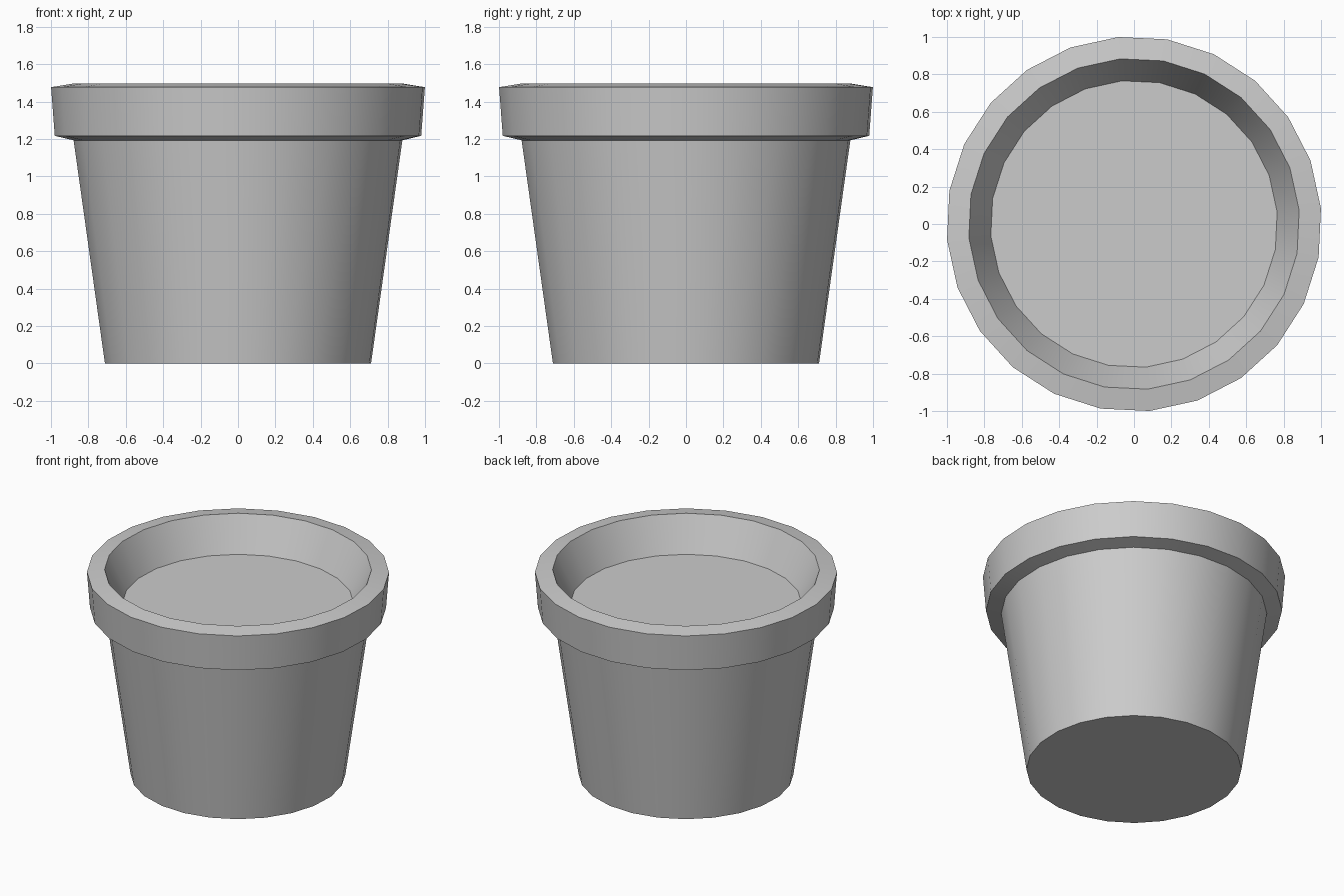
import bpy
import bmesh
from math import cos, sin, radians, tau

cube = bpy.data.objects.get("Cube")
if cube:
    bpy.data.objects.remove(cube, do_unlink=True)

SIDES = 24
TWIST = radians(4.8)

clay = bpy.data.materials.new("grey clay")
clay.use_nodes = True
GREY = (0.6, 0.6, 0.6, 1)
clay.diffuse_color = GREY
clay.node_tree.nodes["Principled BSDF"].inputs["Base Color"].default_value = GREY


def lathe(name, profile, material):
    """Sweep (radius, height) points round z and cap both ends."""
    bm = bmesh.new()
    rings = []
    for r, z in profile:
        angles = [TWIST + tau * i / SIDES for i in range(SIDES)]
        rings.append([bm.verts.new((r * cos(a), r * sin(a), z)) for a in angles])
    for low, high in zip(rings, rings[1:]):
        for i in range(SIDES):
            j = (i + 1) % SIDES
            bm.faces.new((low[i], low[j], high[j], high[i]))
    bm.faces.new(rings[0][::-1])
    bm.faces.new(rings[-1])
    mesh = bpy.data.meshes.new(name)
    bm.to_mesh(mesh)
    bm.free()
    mesh.materials.append(material)
    obj = bpy.data.objects.new(name, mesh)
    bpy.context.collection.objects.link(obj)
    bpy.ops.object.select_all(action='DESELECT')
    obj.select_set(True)
    bpy.context.view_layer.objects.active = obj
    bpy.ops.object.shade_smooth_by_angle(angle=radians(30))
    return obj


# Tapered wall, overhanging collar, sloped lip and the recessed soil level
lathe("plant_pot", [
    (0.714, 0.0),
    (0.882, 1.193),
    (0.983, 1.217),
    (1.003, 1.477),
    (0.886, 1.496),
    (0.768, 1.25),
], clay)
